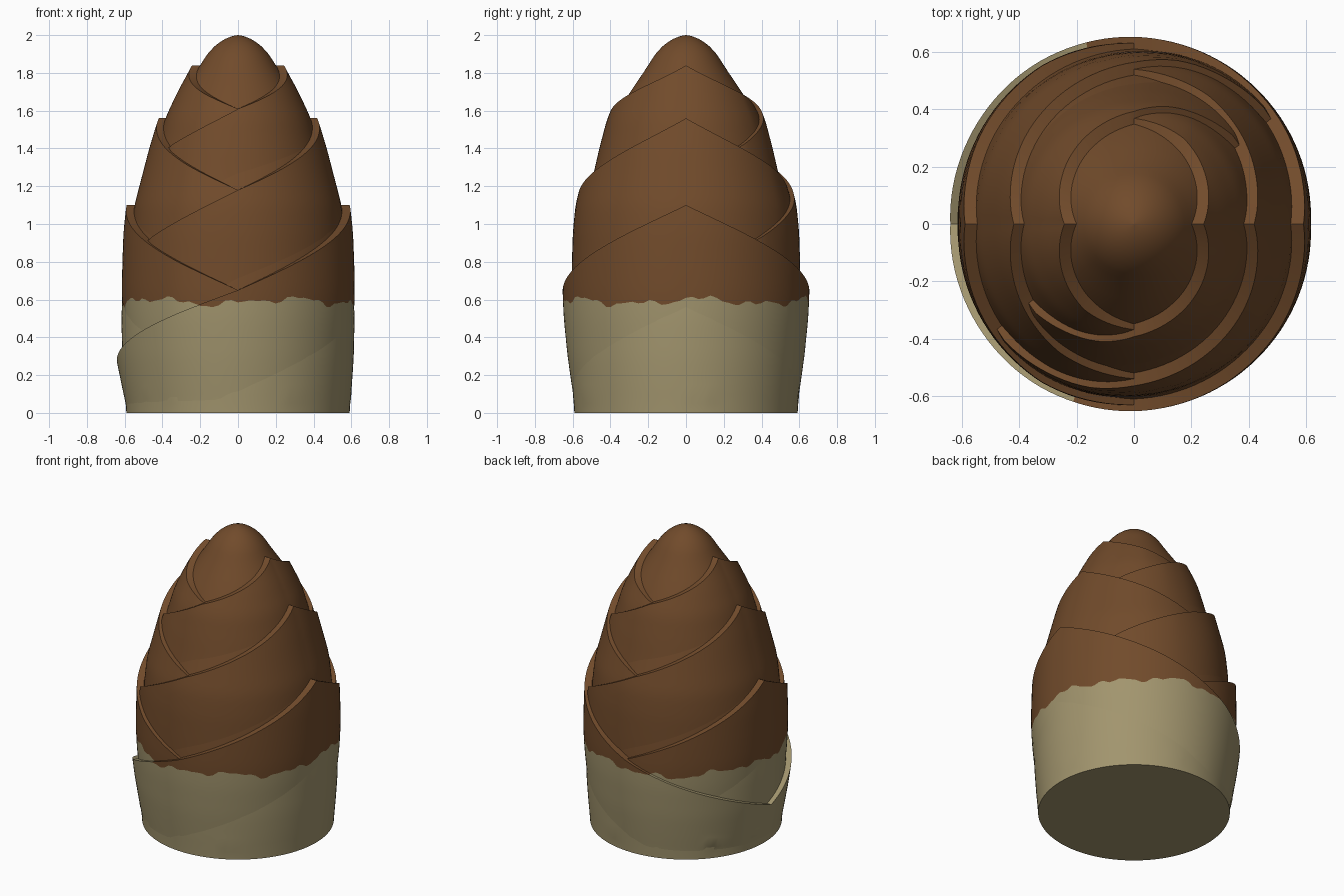
import bpy, bmesh, math

if "Cube" in bpy.data.objects:
    bpy.data.objects.remove(bpy.data.objects["Cube"])

COLS = 120  # columns around the full circle
CORE = [(0, .59), (.15, .603), (.3, .613), (.5, .617), (.64, .612), (.78, .598), (.95, .577),
        (1.1, .548), (1.27, .488), (1.4, .442), (1.56, .378), (1.7, .295), (1.78, .24),
        (1.84, .2), (1.9, .163), (1.95, .115), (1.98, .068), (1.995, .03), (2.0, .001)]


def material(name, rgb):
    m = bpy.data.materials.new(name)
    m.diffuse_color = (*rgb, 1)
    m.use_nodes = True
    m.node_tree.nodes["Principled BSDF"].inputs["Base Color"].default_value = m.diffuse_color
    return m


BROWN = material("brown", (.165, .07, .024))
BEIGE = material("beige", (.36, .30, .155))


def interp(pts, x):
    for (a, ra), (b, rb) in zip(pts, pts[1:]):
        if x <= b:
            return ra + (rb - ra) * max(0, (x - a) / (b - a))
    return pts[-1][1]


def core_r(z):
    # light smoothing of the body profile
    return sum(interp(CORE, min(2, max(0, z + d))) for d in (-.03, 0, .03)) / 3 if z < 1.8 else interp(CORE, z)


def edge_wave(a):
    # ragged colour border
    return (.014 * math.sin(5 * a + 1) + .012 * math.sin(11 * a)
            + .008 * math.sin(23 * a + 2) + .006 * math.sin(37 * a))


def build(name, rows, closed, cap=False):
    """Skin rows of (x, y, z) points, then cut the colour border."""
    bm = bmesh.new()
    vr = [[bm.verts.new(p) for p in row] for row in rows]
    n = len(rows[0])
    for a, b in zip(vr, vr[1:]):
        for i in range(n if closed else n - 1):
            j = (i + 1) % n
            bm.faces.new((a[i], a[j], b[j], b[i]))
    if cap:
        bm.faces.new(vr[0][::-1])
    bmesh.ops.remove_doubles(bm, verts=bm.verts, dist=1e-5)

    # bend the border flat, slice, colour, bend back
    shift = lambda s: [setattr(v.co, "z", v.co.z + s * edge_wave(math.atan2(v.co.y, v.co.x)))
                       for v in bm.verts if v.co.z > .1]
    shift(-1)
    bmesh.ops.bisect_plane(bm, geom=bm.verts[:] + bm.edges[:] + bm.faces[:],
                           plane_co=(0, 0, .59), plane_no=(0, 0, 1))
    for f in bm.faces:
        f.material_index = 1 if f.calc_center_median().z < .59 else 0
    shift(1)

    me = bpy.data.meshes.new(name)
    bm.to_mesh(me)
    bm.free()
    me.materials.append(BROWN)
    me.materials.append(BEIGE)
    ob = bpy.data.objects.new(name, me)
    bpy.context.collection.objects.link(ob)
    bpy.ops.object.select_all(action='DESELECT')
    ob.select_set(True)
    bpy.context.view_layer.objects.active = ob
    bpy.ops.object.shade_smooth_by_angle(angle=math.radians(40))


def polar(r, a, z):
    return (r * math.cos(a), r * math.sin(a), z)


# inner bud body
zs = [i * .05 for i in range(38)] + [1.88, 1.91, 1.94, 1.96, 1.98, 1.99, 1.996, 2.0]
build("bud_core", [[polar(core_r(z), 2 * math.pi * i / COLS, z) for i in range(COLS)] for z in zs],
      True, cap=True)


def leaf(name, rim, span, turn, thick):
    """Wrapped leaf: rim height and thickness depend on the angle from its tip."""
    lo, hi = thick[0][0], thick[-1][0]
    step = 360 / COLS
    angs = [lo + i * step for i in range(int((hi - lo) / step) + 1)]
    rows = []
    for k in range(-1, 13):
        row = []
        for d in angs:
            top = interp(rim, abs(d))
            s = max(0, k) / 12
            z = top - min(span, top - .005) * s
            t = interp(thick, d)
            off = -.04 if k < 0 else t * (1 - s) ** 1.1 - .004 * s
            # positive angle runs clockwise, so it overlaps on the front
            row.append(polar(core_r(z) + off, math.radians(turn - d), z))
        rows.append(row)
    build(name, rows, False)


# pairs of leaves, rotated half a turn, each with one arm over the other
ARMS = [(-120, -.03), (-90, .02), (-60, .043), (0, .043), (105, .045), (138, .03), (162, -.02)]
FULL = [(-180, .03), (-120, .04), (-60, .045), (60, .045), (120, .04), (180, .03)]
TOP = [(0, 1.84), (90, 1.61), (180, 1.26)]
MID = [(0, 1.56), (90, 1.18), (180, .72)]
LOW = [(0, 1.10), (90, .65), (180, .27)]

for side, turn in (("right", 0), ("left", 180)):
    leaf("top_leaf_" + side, TOP, .38, turn, ARMS)
    leaf("middle_leaf_" + side, MID, .52, turn, ARMS)
leaf("lower_leaf_left", LOW, .55, 180,
     [(-120, -.02), (-90, .02), (-60, .043), (60, .043), (90, .02), (120, -.02)])
leaf("lower_leaf_right", LOW, .6, 0, FULL)
